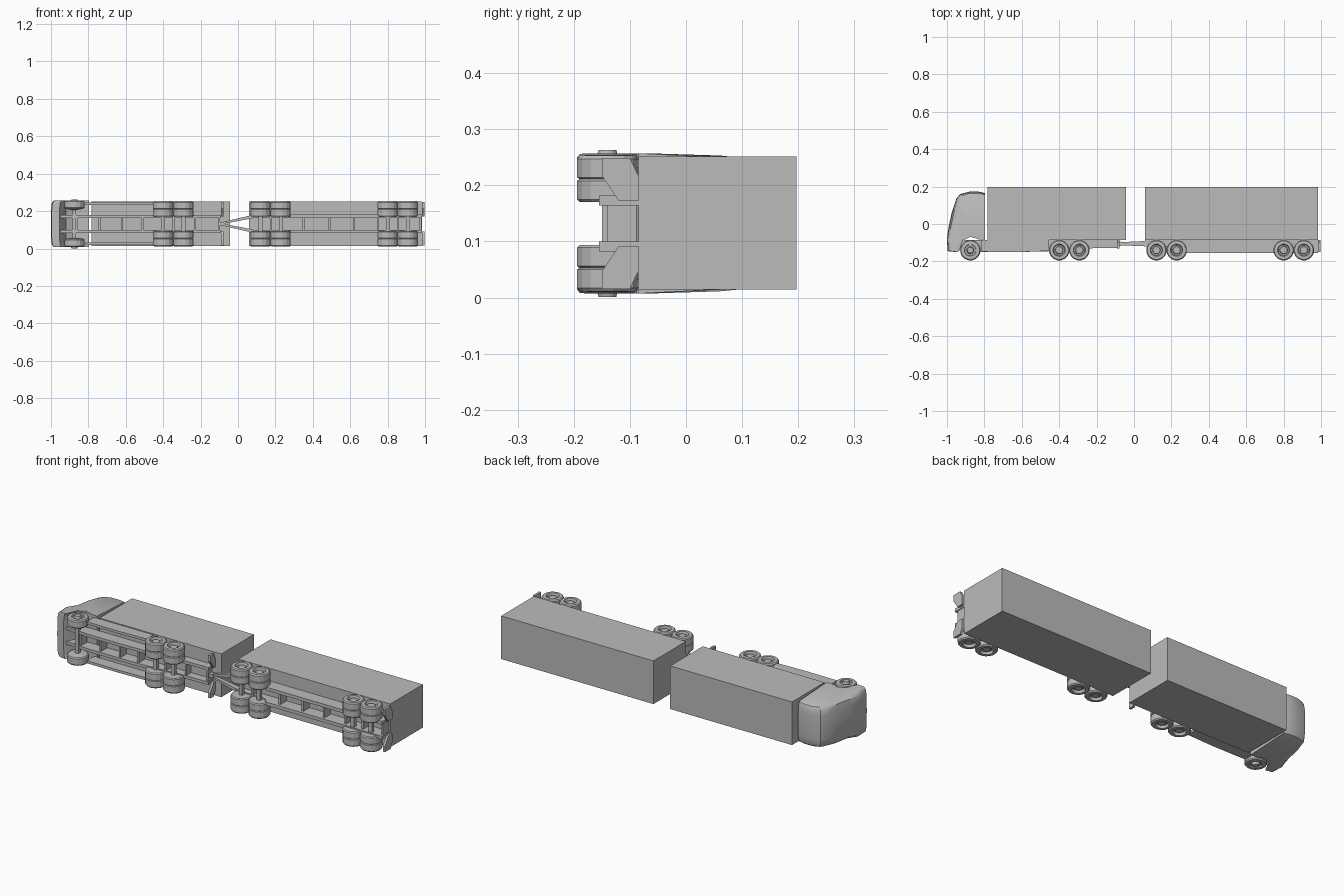
import bpy, bmesh, math

if "Cube" in bpy.data.objects:
    bpy.data.objects.remove(bpy.data.objects["Cube"])

# The truck lies on its side: x = length, y = truck height, z = truck width
ZC = 0.132
grey = bpy.data.materials.new("plain grey")
grey.diffuse_color = (0.5, 0.5, 0.5, 1)
grey.use_nodes = True
grey.node_tree.nodes["Principled BSDF"].inputs["Base Color"].default_value = grey.diffuse_color


def finish(name, bm):
    bmesh.ops.recalc_face_normals(bm, faces=bm.faces)
    me = bpy.data.meshes.new(name)
    bm.to_mesh(me)
    bm.free()
    me.materials.append(grey)
    ob = bpy.data.objects.new(name, me)
    bpy.context.collection.objects.link(ob)
    return ob


def loft(name, rings):
    """Join equal rings of points and cap both ends."""
    bm = bmesh.new()
    vs = [[bm.verts.new(p) for p in r] for r in rings]
    n = len(vs[0])
    for a, b in zip(vs, vs[1:]):
        for i in range(n):
            bm.faces.new((a[i], a[(i + 1) % n], b[(i + 1) % n], b[i]))
    bm.faces.new(vs[0])
    bm.faces.new(vs[-1])
    return finish(name, bm)


def box(name, x0, x1, y0, y1, z0, z1):
    pts = [(x0, y0), (x1, y0), (x1, y1), (x0, y1)]
    return loft(name, [[(x, y, z) for x, y in pts] for z in (z0, z1)])


def plate(name, pts, z0, z1):
    return loft(name, [[(x, y, z) for x, y in pts] for z in (z0, z1)])


def wheel(name, x, side, profile, n=16):
    """Turn a (radius, offset from centre) profile around the axle."""
    rings = []
    for r, z in profile:
        rings.append([(x + r * math.cos(2 * math.pi * (i + .5) / n),
                       -0.14 + r * math.sin(2 * math.pi * (i + .5) / n),
                       ZC + side * z) for i in range(n)])
    return loft(name, rings)


# Cargo boxes
box("truck_cargo_box", -0.782, -0.042, -0.085, 0.197, 0.014, 0.251)
box("trailer_cargo_box", 0.06, 0.985, -0.085, 0.197, 0.014, 0.251)

# Cab: side profile lofted across the width, rounded towards the sides
cab = [(-0.997, -0.145), (-0.955, -0.15), (-0.938, -0.125), (-0.92, -0.088),
       (-0.875, -0.068), (-0.83, -0.082), (-0.797, -0.085), (-0.797, 0.165),
       (-0.83, 0.173), (-0.88, 0.173), (-0.93, 0.16), (-0.95, 0.135),
       (-0.975, 0.06), (-0.992, -0.02), (-1.0, -0.08)]
slices = [(-1, .055), (-.96, .03), (-.86, .012), (-.6, .003), (0, 0),
          (.6, .003), (.86, .012), (.96, .03), (1, .055)]
rings = []
for t, back in slices:
    ring = []
    for x, y in cab:
        half = 0.125 if y < -0.05 else (0.121 if y < 0.1 else 0.113)
        pull = back * min(1, max(0, (-0.9 - x) / 0.08))
        if y < -0.06:
            pull *= 0.35
        ring.append((x + pull, y - (back * 0.3 if y > 0.15 else 0), ZC + t * half))
    rings.append(ring)
cab_ob = loft("cab", rings)
bpy.context.view_layer.objects.active = cab_ob
cab_ob.select_set(True)
bpy.ops.object.shade_smooth_by_angle(angle=math.radians(30))

# Wheels: single in front, twin tyres behind
front = [(0.02, .075), (0.05, .08), (0.055, .086), (0.055, .118), (0.05, .124),
         (0.032, .125), (0.03, .117), (0.02, .117), (0.016, .131)]
twin = [(0.02, .038), (0.05, .038), (0.055, .043), (0.055, .076), (0.051, .079),
        (0.055, .082), (0.055, .115), (0.05, .121), (0.033, .122),
        (0.029, .108), (0.022, .108), (0.019, .115)]
for s, label in ((-1, "left"), (1, "right")):
    wheel("front_wheel_" + label, -0.875, s, front)
    for i, x in enumerate((-0.40, -0.292, 0.12, 0.228, 0.80, 0.908)):
        wheel(f"twin_wheel_{i + 1}_{label}", x, s, twin)

# Axles
for i, x in enumerate((-0.875, -0.40, -0.292, 0.12, 0.228, 0.80, 0.908)):
    w = 0.08 if i == 0 else 0.042
    box(f"axle_{i + 1}", x - .01, x + .01, -0.15, -0.13, ZC - w, ZC + w)

for s, label in ((-1, "left"), (1, "right")):
    def span(a, b):
        return sorted((ZC + s * a, ZC + s * b))

    # Chassis rails, shallower towards the drawbar
    plate("truck_rail_" + label, [(-0.95, -0.14), (-0.8, -0.15), (-0.62, -0.15), (-0.43, -0.145),
          (-0.25, -0.13), (-0.09, -0.128), (-0.09, -0.085), (-0.95, -0.085)], *span(.032, .048))
    plate("trailer_rail_" + label, [(0.06, -0.12), (0.25, -0.125), (0.28, -0.155), (0.985, -0.155),
          (0.985, -0.085), (0.06, -0.085)], *span(.032, .05))
    # Truck side skirts
    plate("side_skirt_" + label, [(-0.815, -0.148), (-0.62, -0.15), (-0.455, -0.144),
          (-0.455, -0.085), (-0.815, -0.085)], *span(.1, .114))
    # Drawbar arms meeting at the coupling
    a, b = ZC + s * .048, ZC + s * .03
    loft("drawbar_" + label, [
        [(0.08, -0.12, a), (0.08, -0.12, b), (0.08, -0.09, b), (0.08, -0.09, a)],
        [(-0.09, -0.113, ZC + s * .008), (-0.09, -0.113, ZC - s * .002),
         (-0.09, -0.098, ZC - s * .002), (-0.09, -0.098, ZC + s * .008)]])
    # Tapered rear bumper wings
    for name, x, low in (("truck", -0.09, -0.13), ("trailer", 0.985, -0.15)):
        rings = []
        for off, y0, y1 in ((.04, low + .03, -0.085), (.085, low, -0.085), (.117, low, -0.1)):
            rings.append([(x, y0, ZC + s * off), (x + .013, y0, ZC + s * off),
                          (x + .013, y1, ZC + s * off), (x, y1, ZC + s * off)])
        loft(f"{name}_rear_bumper_{label}", rings)

# Cross members between the rails
for i, x in enumerate((-0.86, -0.74, -0.62, -0.51, -0.345, -0.23, -0.1,
                       0.175, 0.35, 0.49, 0.62, 0.75, 0.855, 0.975)):
    low = -0.125 if -0.3 < x < 0.26 else -0.14
    box(f"cross_member_{i + 1}", x - .005, x + .005, low, -0.088, ZC - .034, ZC + .034)

# Coupling eye at the drawbar tip
box("coupling", -0.105, -0.07, -0.118, -0.094, ZC - .01, ZC + .01)
